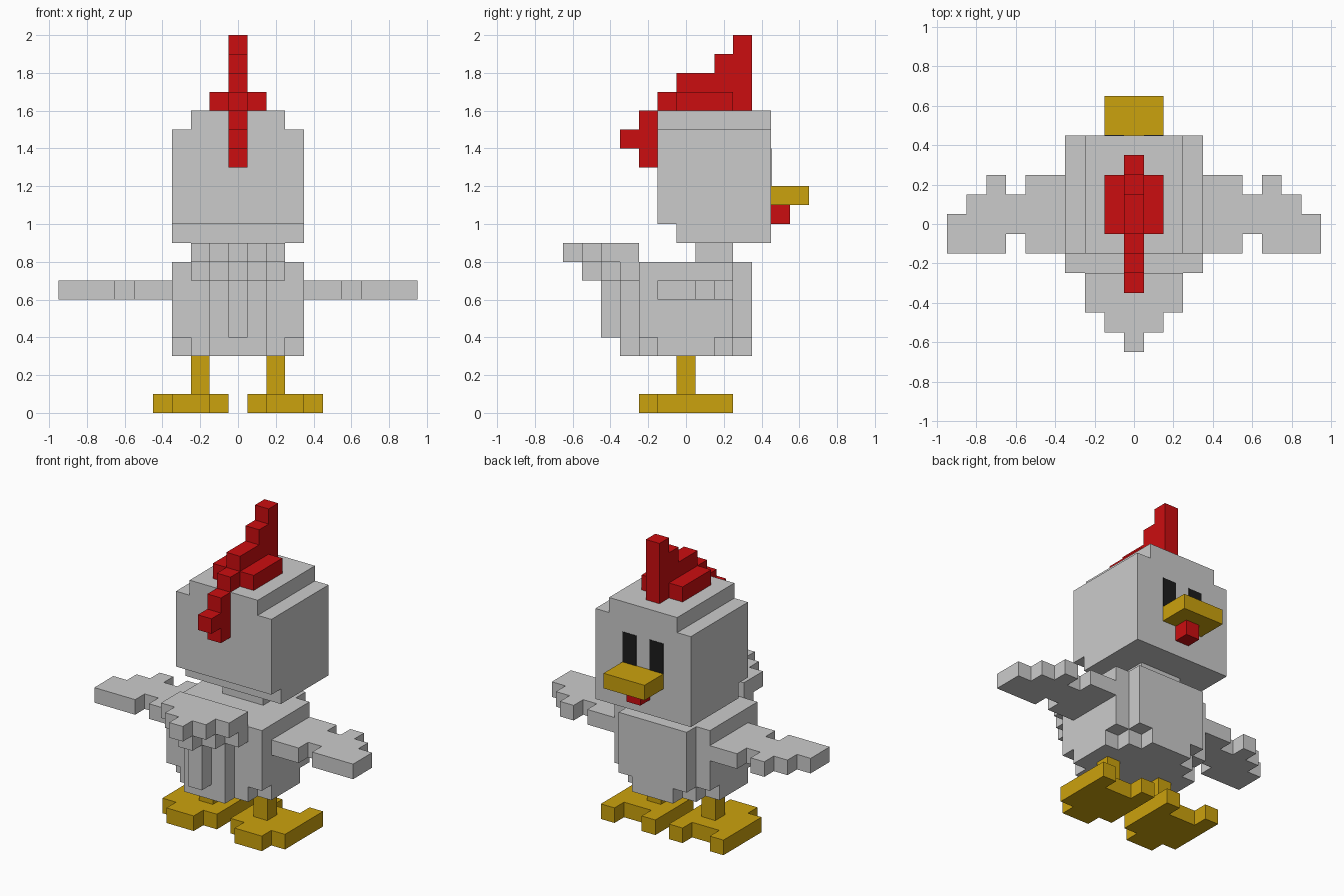
import bpy
import bmesh
import math
from mathutils import Vector

if "Cube" in bpy.data.objects:
    bpy.data.objects.remove(bpy.data.objects["Cube"], do_unlink=True)

S = 0.1  # edge length of one block


def material(name, rgb):
    m = bpy.data.materials.new(name)
    m.use_nodes = True
    m.diffuse_color = (*rgb, 1)
    bsdf = next(n for n in m.node_tree.nodes if n.type == 'BSDF_PRINCIPLED')
    bsdf.inputs["Base Color"].default_value = (*rgb, 1)
    bsdf.inputs["Roughness"].default_value = 0.9
    return m


WHITE = material("feather_white", (0.6, 0.6, 0.6))
RED = material("comb_red", (0.6, 0.004, 0.005))
GOLD = material("beak_gold", (0.6, 0.36, 0.004))
BLACK = material("eye_black", (0.012, 0.012, 0.012))


def add_object(name, bm, mat):
    mesh = bpy.data.meshes.new(name)
    bm.to_mesh(mesh)
    bm.free()
    mesh.materials.append(mat)
    obj = bpy.data.objects.new(name, mesh)
    bpy.context.collection.objects.link(obj)


def blocks(name, mat, boxes, mirror=False):
    """Merge block boxes (x0, x1, y0, y1, z0, z1; inclusive cells) into one outer shell."""
    cells = {(-x if mirror else x, y, z)
             for x0, x1, y0, y1, z0, z1 in boxes
             for x in range(x0, x1 + 1)
             for y in range(y0, y1 + 1)
             for z in range(z0, z1 + 1)}
    bm = bmesh.new()
    for c in cells:
        centre = Vector((c[0], c[1], c[2] + 0.5))
        for axis in range(3):
            for sign in (-1, 1):
                near = list(c)
                near[axis] += sign
                if tuple(near) in cells:
                    continue
                n, u, v = Vector(), Vector(), Vector()
                n[axis] = sign * 0.5
                u[(axis + 1) % 3] = 0.5
                v[(axis + 2) % 3] = 0.5 * sign
                bm.faces.new([bm.verts.new((centre + n + a * u + b * v) * S)
                              for a, b in ((-1, -1), (1, -1), (1, 1), (-1, 1))])
    bmesh.ops.remove_doubles(bm, verts=bm.verts[:], dist=S * 0.01)
    bmesh.ops.dissolve_limit(bm, angle_limit=math.radians(1),
                             verts=bm.verts[:], edges=bm.edges[:])
    add_object(name, bm, mat)


# Body: stepped plan, narrower bottom layer, rounded-off rump
blocks("body", WHITE, [
    (-3, 3, -2, 2, 4, 7), (-2, 2, 3, 3, 4, 7),
    (-3, 3, -1, 1, 3, 3), (-2, 2, -2, 2, 3, 3), (-1, 1, -3, 3, 3, 3),
    (-1, 1, -3, -3, 4, 6), (0, 0, -4, -4, 4, 6)])

# Tail: two pointed layers, the upper one longer
blocks("tail", WHITE, [
    (-2, 2, -3, -3, 7, 7), (-1, 1, -4, -4, 7, 7), (0, 0, -5, -5, 7, 7),
    (-2, 2, -4, -3, 8, 8), (-1, 1, -5, -5, 8, 8), (0, 0, -6, -6, 8, 8)])

# Neck and head
blocks("neck", WHITE, [(-1, 1, 1, 2, 8, 8)])
blocks("head", WHITE, [
    (-3, 3, 0, 4, 9, 9), (-3, 3, -1, 4, 10, 14), (-2, 2, -1, 4, 15, 15)])

# Beak and wattle
blocks("beak", GOLD, [(-1, 1, 5, 6, 11, 11)])
blocks("wattle", RED, [(0, 0, 5, 5, 10, 10)])

# Comb: rising steps, side ridges, and a drop down the far side of the head
blocks("comb", RED, [
    (0, 0, 3, 3, 16, 19), (0, 0, 2, 2, 16, 18), (0, 0, 0, 1, 16, 17),
    (0, 0, -1, -1, 16, 16), (-1, 1, 0, 2, 16, 16),
    (0, 0, -2, -2, 13, 15), (0, 0, -3, -3, 14, 14)])

for side, mirror in (("left", False), ("right", True)):
    # Wing with notched feather edge
    blocks(side + "_wing", WHITE, [
        (4, 5, -1, 2, 6, 6), (6, 6, 0, 1, 6, 6), (7, 7, -1, 2, 6, 6),
        (8, 8, -1, 1, 6, 6), (9, 9, -1, 0, 6, 6)], mirror)

    # Leg, and foot with two toes and a heel
    blocks(side + "_leg", GOLD, [(2, 2, 0, 0, 1, 2)], mirror)
    blocks(side + "_foot", GOLD, [
        (1, 4, -1, 1, 0, 0), (2, 3, -2, -2, 0, 0),
        (1, 1, 2, 2, 0, 0), (4, 4, 2, 2, 0, 0)], mirror)

    # Eye plate on the face
    bm = bmesh.new()
    bmesh.ops.create_cube(bm, size=1)
    bmesh.ops.scale(bm, vec=(S, 0.006, 2 * S), verts=bm.verts[:])
    bmesh.ops.translate(bm, vec=(-S if mirror else S, 0.45, 1.3), verts=bm.verts[:])
    add_object(side + "_eye", bm, BLACK)
